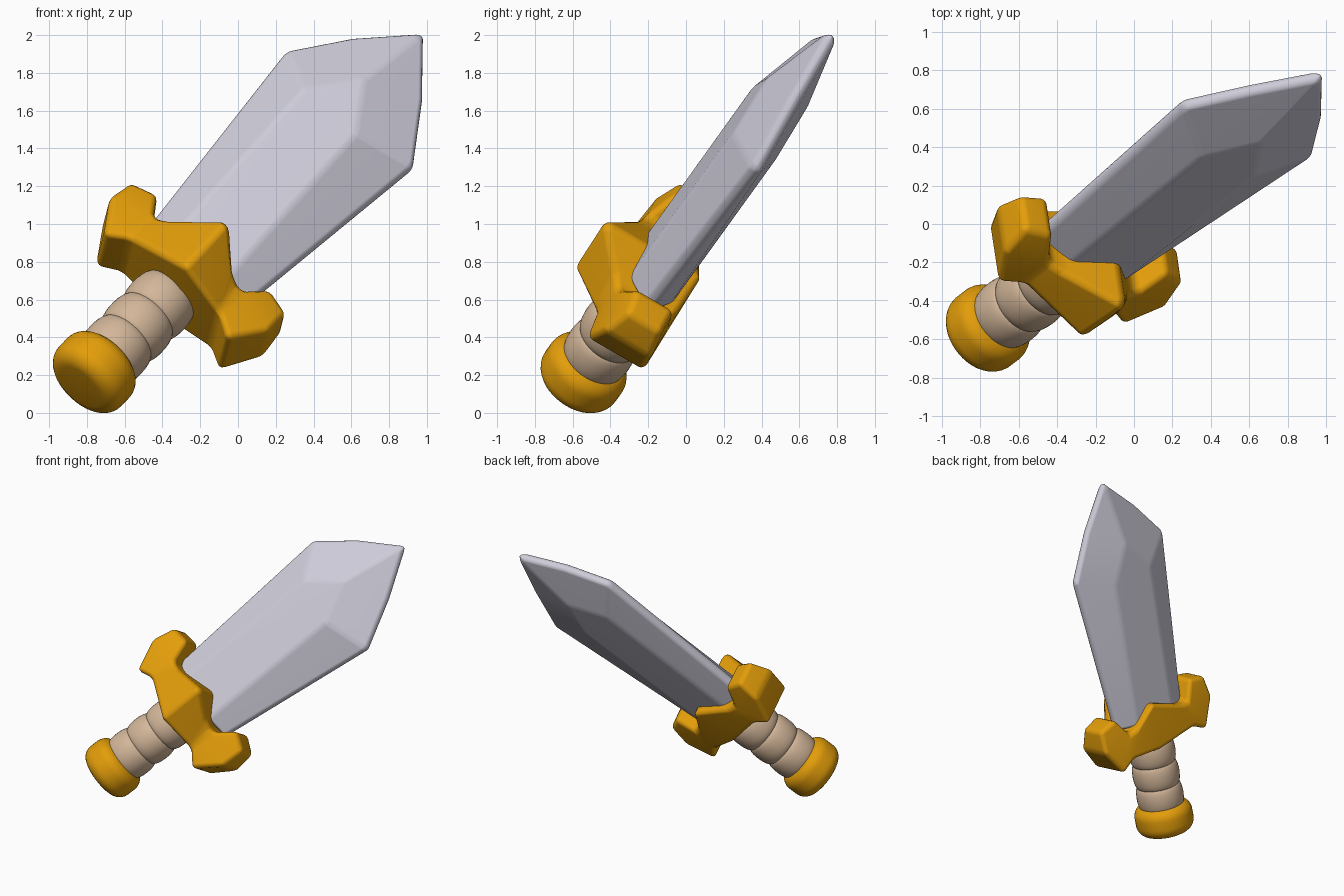
import bpy, bmesh, math
from mathutils import Matrix, Vector

cube = bpy.data.objects.get("Cube")
if cube:
    bpy.data.objects.remove(cube)

# Sword frame: local z runs from pommel to tip, x across the guard, -y is the front
axis = Vector((0.615, 0.465, 0.637)).normalized()
across = Vector((0.778, -0.224, -0.587))
across = (across - axis * across.dot(axis)).normalized()
depth = axis.cross(across)
FRAME = Matrix((across, depth, axis)).transposed().to_4x4()
FRAME.translation = (-0.765, -0.545, 0.212)


def material(name, rgb):
    m = bpy.data.materials.new(name)
    m.use_nodes = True
    m.diffuse_color = (*rgb, 1)
    bsdf = m.node_tree.nodes["Principled BSDF"]
    bsdf.inputs["Base Color"].default_value = (*rgb, 1)
    bsdf.inputs["Roughness"].default_value = 0.6
    return m


steel = material("pale steel", (0.62, 0.61, 0.70))
gold = material("gold", (0.77, 0.34, 0.003))
leather = material("tan leather", (0.65, 0.47, 0.32))


def finish(bm, name, mat, bevel=0):
    bmesh.ops.recalc_face_normals(bm, faces=bm.faces)
    mesh = bpy.data.meshes.new(name)
    bm.to_mesh(mesh)
    bm.free()
    mesh.materials.append(mat)
    ob = bpy.data.objects.new(name, mesh)
    bpy.context.collection.objects.link(ob)
    ob.matrix_world = FRAME
    if bevel:
        for p in mesh.polygons:
            p.use_smooth = True
        b = ob.modifiers.new("Soft edges", 'BEVEL')
        b.width = bevel
        b.segments = 3
        b.limit_method = 'ANGLE'
        b.angle_limit = math.radians(14)
        ob.modifiers.new("Even shading", 'WEIGHTED_NORMAL')
    else:
        bpy.ops.object.select_all(action='DESELECT')
        ob.select_set(True)
        bpy.context.view_layer.objects.active = ob
        bpy.ops.object.shade_smooth_by_angle(angle=math.radians(50))


def lathe(name, mat, profile):
    bm = bmesh.new()
    verts = [bm.verts.new((r, 0, z)) for r, z in profile]
    edges = [bm.edges.new(pair) for pair in zip(verts, verts[1:])]
    bmesh.ops.spin(bm, geom=verts + edges, cent=(0, 0, 0), axis=(0, 0, 1),
                   angle=math.tau, steps=40, use_duplicate=False)
    bmesh.ops.remove_doubles(bm, verts=bm.verts, dist=0.0005)
    finish(bm, name, mat)


# Pommel: a rounded, flat-bottomed knob
R, LOW, HIGH, C = 0.228, -0.117, 0.13, 0.09
quarter = [math.pi / 2 * i / 6 for i in range(7)]
pommel = [(0, LOW)]
pommel += [(R - C + C * math.sin(t), LOW + C - C * math.cos(t)) for t in quarter]
pommel += [(R - C + C * math.cos(t), HIGH - C + C * math.sin(t)) for t in quarter]
lathe("pommel", gold, pommel + [(0, HIGH)])

# Grip: three bulging wrapped rings
for i in range(3):
    middle = 0.19 + 0.185 * i
    ring = [(0.135 + 0.05 * math.cos(t) ** 0.6, middle + 0.105 * math.sin(t))
            for t in (math.pi * (k / 12 - 0.5) * 0.999 for k in range(13))]
    lathe(f"grip_ring_{i + 1}", leather, [(0, middle - 0.105)] + ring + [(0, middle + 0.105)])

# Guard: half outline as (across, along, front depth, back depth), mirrored,
# with its central ridge off centre and its right side set a little higher
RIDGE, SKEW = 0.06, 0.06
outline = [(0, 1.01, 0.405, 0.20), (0.23, 0.88, 0.21, 0.18), (0.31, 0.865, 0.17, 0.17),
           (0.40, 1.015, 0.10, 0.13), (0.555, 0.975, 0.09, 0.12), (0.57, 0.80, 0.14, 0.15),
           (0.44, 0.585, 0.17, 0.18), (0.32, 0.66, 0.19, 0.19), (0, 0.63, 0.385, 0.20)]
patches = [(0, 1, 7, 8), (1, 2, 7), (2, 5, 6, 7), (2, 3, 4, 5)]
bm = bmesh.new()
for side in (1, -1):
    front, back = [], []
    for x, z, f, b in outline:
        px = side * x if x else RIDGE
        pz = z - SKEW * side * x
        front.append(bm.verts.new((px, -f, pz)))
        back.append(bm.verts.new((px, b, pz)))
    for layer in (front, back):
        for patch in patches:
            bm.faces.new([layer[k] for k in patch])
    for k in range(len(outline) - 1):
        bm.faces.new((front[k], front[k + 1], back[k + 1], back[k]))
bmesh.ops.remove_doubles(bm, verts=bm.verts, dist=0.0005)
finish(bm, "guard", gold, 0.035)

# Blade: thin, slightly bowed rim and a raised flat on each side, running to a point
rim = [(-0.335, 0.86), (-0.465, 2.25), (-0.25, 2.545), (0.01, 2.825),
       (0.26, 2.50), (0.475, 2.15), (0.335, 0.86)]
flat = [(-0.17, 0.86), (-0.215, 2.06), (-0.015, 2.32), (0.16, 2.03), (0.20, 0.86)]
facets = [(0, 1, 8, 7), (1, 2, 3, 9, 8), (3, 4, 5, 10, 9), (5, 6, 11, 10), (7, 8, 9, 10, 11)]
bm = bmesh.new()
sides = []
for s in (-1, 1):
    points = [(x, (0.025 if z < 2.4 else 0.012) + s * 0.028, z) for x, z in rim]
    points += [(x, s * 0.135, z) for x, z in flat]
    layer = [bm.verts.new(p) for p in points]
    for facet in facets:
        bm.faces.new([layer[k] for k in facet])
    sides.append(layer)
a, b = sides
for k in range(6):
    bm.faces.new((a[k], a[k + 1], b[k + 1], b[k]))
bm.faces.new((a[0], a[7], a[11], a[6], b[6], b[11], b[7], b[0]))
finish(bm, "blade", steel, 0.025)
